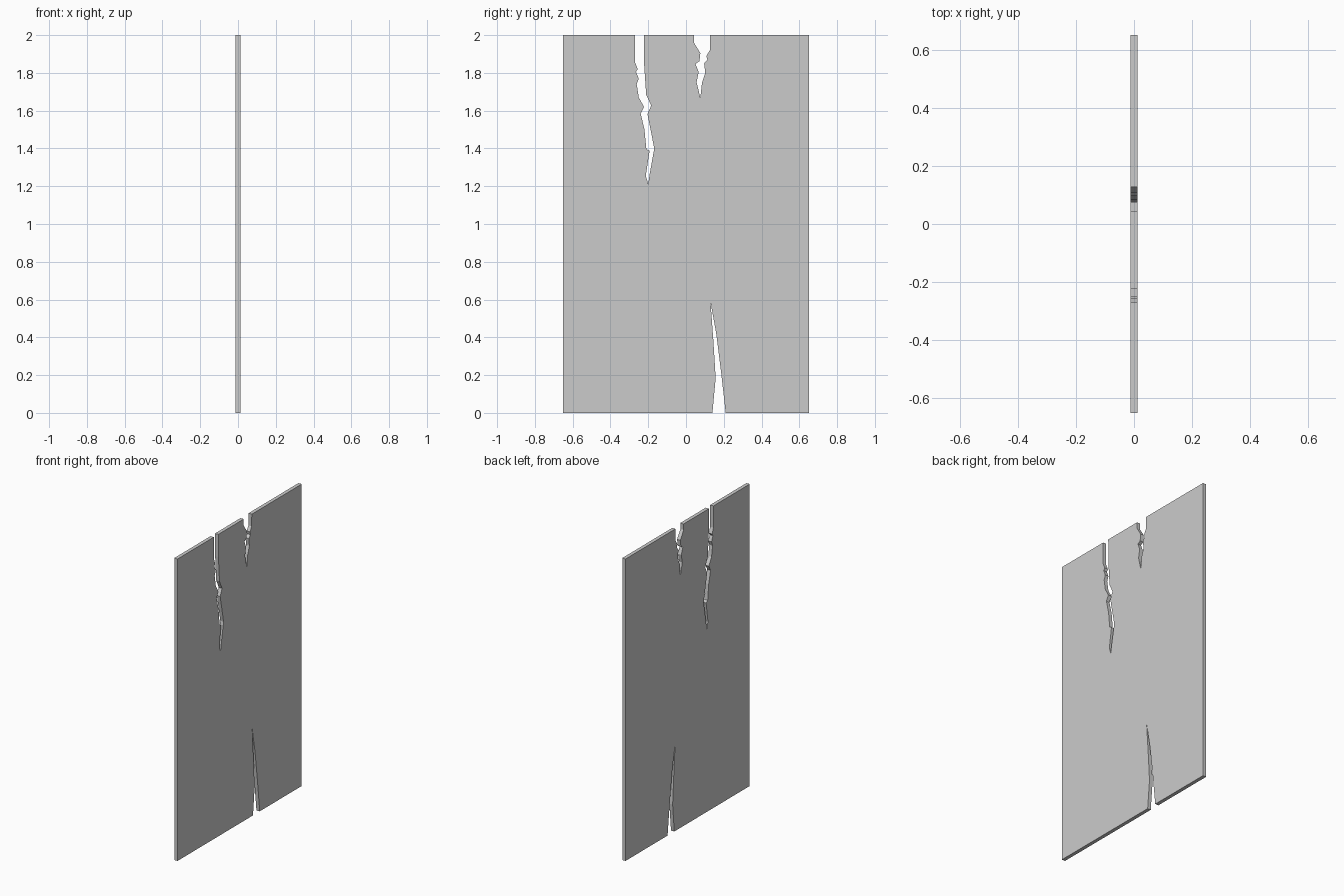
import bpy, bmesh

HALF_W, HEIGHT, THICK = 0.65, 2.0, 0.024

# Crack outlines as (y, z), each running from one lip to the tip and back
long_top_crack = [
    (-0.27, 2), (-0.27, 1.855), (-0.255, 1.82), (-0.265, 1.805), (-0.25, 1.77),
    (-0.261, 1.74), (-0.25, 1.67), (-0.222, 1.62), (-0.24, 1.585), (-0.22, 1.5),
    (-0.21, 1.397), (-0.193, 1.387), (-0.213, 1.255), (-0.2, 1.212),
    (-0.193, 1.26), (-0.168, 1.4), (-0.204, 1.582), (-0.184, 1.627),
    (-0.211, 1.685), (-0.222, 1.85), (-0.223, 2)]
short_top_crack = [
    (0.043, 2), (0.042, 1.96), (0.076, 1.905), (0.071, 1.862), (0.05, 1.848),
    (0.067, 1.805), (0.056, 1.75), (0.076, 1.668), (0.085, 1.75), (0.102, 1.8),
    (0.096, 1.85), (0.113, 1.87), (0.108, 1.89), (0.126, 1.92), (0.127, 2)]
bottom_crack = [
    (0.21, 0), (0.186, 0.215), (0.16, 0.42), (0.13, 0.585),
    (0.145, 0.38), (0.157, 0.185), (0.14, 0)]

# Panel outline with the cracks cut into its edges
outline = ([(-HALF_W, 0), (-HALF_W, HEIGHT)] + long_top_crack + short_top_crack
           + [(HALF_W, HEIGHT), (HALF_W, 0)] + bottom_crack)

# Extrude the outline through the panel thickness
bm = bmesh.new()
face = bm.faces.new([bm.verts.new((-THICK / 2, y, z)) for y, z in outline])
ext = bmesh.ops.extrude_face_region(bm, geom=[face], use_keep_orig=True)
moved = [g for g in ext["geom"] if isinstance(g, bmesh.types.BMVert)]
bmesh.ops.translate(bm, verts=moved, vec=(THICK, 0, 0))
bmesh.ops.recalc_face_normals(bm, faces=bm.faces)

mesh = bpy.data.meshes.new("cracked_panel")
bm.to_mesh(mesh)
bm.free()
panel = bpy.data.objects.new("cracked_panel", mesh)
bpy.context.collection.objects.link(panel)
